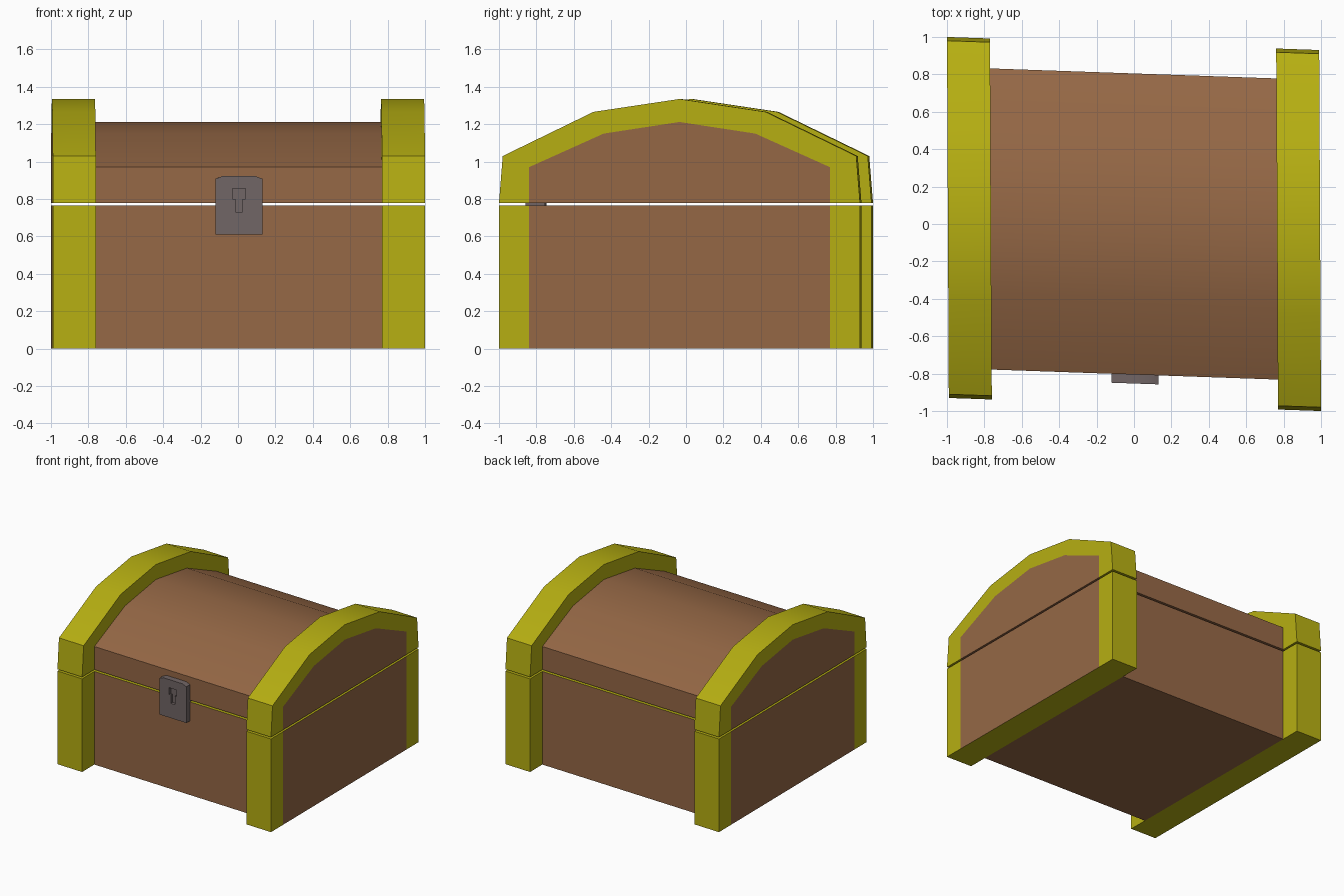
import bpy, bmesh, math
from mathutils import Vector

if "Cube" in bpy.data.objects:
    bpy.data.objects.remove(bpy.data.objects["Cube"])


def material(name, rgb):
    m = bpy.data.materials.new(name)
    m.diffuse_color = (*rgb, 1)
    m.use_nodes = True
    m.node_tree.nodes["Principled BSDF"].inputs["Base Color"].default_value = m.diffuse_color
    return m


WOOD = material("brown wood", (0.30, 0.137, 0.060))
GOLD = material("yellow trim", (0.47, 0.43, 0.006))
IRON = material("grey iron", (0.165, 0.130, 0.130))

X_OUT, X_IN = 0.995, 0.765          # trim outer and inner x
SEAM_LOW, SEAM_HIGH = 0.765, 0.78   # gap between base and lid


def skew(v):
    # The whole chest leans slightly out of square in plan
    return Vector((v.x - 0.005 * v.y, v.y - 0.035 * v.x, v.z))


def loft(name, rings, mats, rule=None):
    """Closed solid through matching rings of points."""
    bm = bmesh.new()
    loops = [[bm.verts.new(skew(Vector(p))) for p in r] for r in rings]
    n = len(loops[0])
    bm.faces.new(loops[0])
    bm.faces.new(loops[-1])
    for a, b in zip(loops, loops[1:]):
        for i in range(n):
            j = (i + 1) % n
            bm.faces.new((a[i], a[j], b[j], b[i]))
    bmesh.ops.recalc_face_normals(bm, faces=bm.faces)
    bm.normal_update()
    if rule:
        for f in bm.faces:
            f.material_index = rule(f)
    me = bpy.data.meshes.new(name)
    bm.to_mesh(me)
    bm.free()
    for m in mats:
        me.materials.append(m)
    ob = bpy.data.objects.new(name, me)
    bpy.context.collection.objects.link(ob)
    bpy.ops.object.select_all(action='DESELECT')
    ob.select_set(True)
    bpy.context.view_layer.objects.active = ob
    bpy.ops.object.shade_smooth_by_angle(angle=math.radians(30))
    return ob


def along_x(name, profile, xs, mats, rule=None):
    return loft(name, [[(x, y, z) for y, z in profile] for x in xs], mats, rule)


def along_y(name, profile, ys, mats):
    return loft(name, [[(x, y, z) for x, z in profile] for y in ys], mats)


def mirrored(half):
    # half profile runs from the side to the centre point at y = 0
    return half + [(-y, z) for y, z in reversed(half[:-1])]


def base_rule(f):
    # Trim continues under the ends; gold shows through the seam
    c = f.calc_center_median()
    if f.normal.z > 0.9:
        return 1
    return 1 if f.normal.z < -0.9 and abs(c.x) > X_IN else 0


# Wooden base and arched lid
stations = [-X_OUT, -X_IN, X_IN, X_OUT]
W = 0.805
along_x("base_box", [(-W, 0), (W, 0), (W, SEAM_LOW), (-W, SEAM_LOW)],
        stations, [WOOD, GOLD], base_rule)
inner = mirrored([(W, SEAM_HIGH), (W, 0.97), (0.405, 1.15), (0, 1.212)])
along_x("lid", inner, stations, [WOOD])

# Gold trim at both ends: arch on the lid, posts on the base
outer = mirrored([(0.965, SEAM_HIGH), (0.945, 1.03), (0.46, 1.266), (0, 1.335)])
for side, s in (("left", -1), ("right", 1)):
    xs = [s * X_IN, s * X_OUT]
    along_x(f"{side}_lid_trim", outer + inner[::-1], xs, [GOLD])
    for where, t in (("front", -1), ("back", 1)):
        post = [(t * W, 0), (t * 0.965, 0), (t * 0.965, SEAM_LOW), (t * W, SEAM_LOW)]
        along_x(f"{side}_{where}_post", post, xs, [GOLD])

# Lock plate with a recessed keyhole
plate = [(-0.125, 0.61), (0.127, 0.61), (0.127, 0.908), (0.09, 0.922),
         (-0.088, 0.922), (-0.125, 0.908)]
lock = along_y("lock_plate", plate, [-0.853, -0.75], [IRON])
hole = [(-0.018, 0.73), (0.02, 0.73), (0.02, 0.80), (0.036, 0.80),
        (0.036, 0.855), (-0.034, 0.855), (-0.034, 0.80), (-0.018, 0.80)]
cutter = along_y("keyhole_cutter", hole, [-0.9, -0.83], [IRON])
cutter.hide_render = True
cutter.display_type = 'WIRE'
cut = lock.modifiers.new("keyhole", 'BOOLEAN')
cut.operation = 'DIFFERENCE'
cut.solver = 'EXACT'
cut.object = cutter
